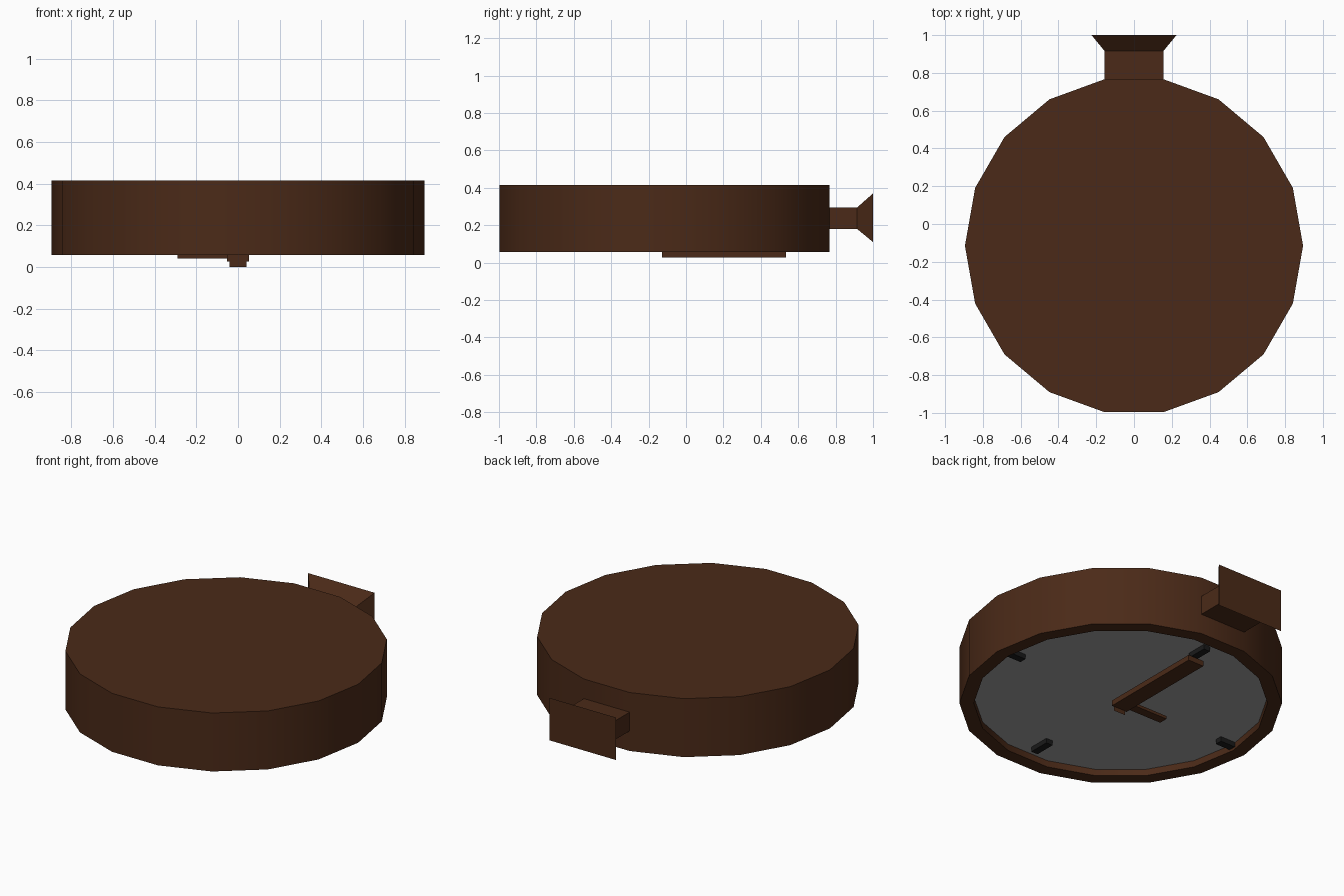
import bpy, bmesh, math

if "Cube" in bpy.data.objects:
    bpy.data.objects.remove(bpy.data.objects["Cube"])

CY = -0.115          # centre of the round case in y
SIDES = 18


def material(name, rgb):
    m = bpy.data.materials.new(name)
    m.diffuse_color = (*rgb, 1)
    m.use_nodes = True
    m.node_tree.nodes["Principled BSDF"].inputs["Base Color"].default_value = m.diffuse_color
    return m


brown = material("brown", (0.07, 0.023, 0.009))
grey = material("grey", (0.35, 0.35, 0.35))
black = material("black", (0.01, 0.01, 0.01))


def loft(name, rings, mat, cap_start=True, cap_end=True):
    """Skin a list of equal-length point rings."""
    bm = bmesh.new()
    loops = [[bm.verts.new(p) for p in ring] for ring in rings]
    n = len(loops[0])
    for a, b in zip(loops, loops[1:]):
        for i in range(n):
            j = (i + 1) % n
            bm.faces.new((a[i], a[j], b[j], b[i]))
    if cap_start:
        bm.faces.new(loops[0][::-1])
    if cap_end:
        bm.faces.new(loops[-1])
    if len(loops) > 1:
        bmesh.ops.recalc_face_normals(bm, faces=bm.faces)
    me = bpy.data.meshes.new(name)
    bm.to_mesh(me)
    bm.free()
    ob = bpy.data.objects.new(name, me)
    bpy.context.collection.objects.link(ob)
    me.materials.append(mat)
    return ob


def circle(r, z):
    return [(r * math.cos(2 * math.pi * i / SIDES),
             CY + r * math.sin(2 * math.pi * i / SIDES), z) for i in range(SIDES)]


def rect_z(x0, x1, y0, y1, z):
    return [(x0, y0, z), (x1, y0, z), (x1, y1, z), (x0, y1, z)]


def rect_y(hx, z0, z1, y):
    return [(-hx, y, z0), (hx, y, z0), (hx, y, z1), (-hx, y, z1)]


def box(name, x0, x1, y0, y1, z0, z1, mat):
    return loft(name, [rect_z(x0, x1, y0, y1, z) for z in (z0, z1)], mat)


# Round case: back, side wall, rim and recess
case = loft("case", [circle(0.895, 0.415), circle(0.895, 0.057),
                     circle(0.815, 0.057), circle(0.815, 0.097)],
            brown, cap_end=False)
bpy.context.view_layer.objects.active = case
case.select_set(True)
bpy.ops.object.shade_smooth_by_angle(angle=math.radians(30))

# Dial at the bottom of the recess, facing down
loft("dial", [circle(0.815, 0.097)], grey, cap_end=False)

# Crown: neck and flared knob
loft("crown", [rect_y(0.155, 0.18, 0.295, 0.764),
               rect_y(0.155, 0.18, 0.295, 0.915),
               rect_y(0.225, 0.11, 0.37, 1.0)], brown)

# Quarter-hour markers
for s, side in ((1, "a"), (-1, "b")):
    y = CY + s * 0.68
    box("marker_y_" + side, -0.022, 0.022, y - 0.065, y + 0.065, 0.068, 0.1, black)
    x = s * 0.758
    box("marker_x_" + side, x - 0.05, x + 0.05, CY - 0.022, CY + 0.022, 0.068, 0.1, black)

# Hands, with the thin pivot tab below the minute hand
box("minute_hand", -0.053, 0.053, -0.128, 0.535, 0.027, 0.06, brown)
box("hour_hand", -0.29, -0.05, -0.12, -0.065, 0.042, 0.06, brown)
loft("pivot_tab", [rect_y(0.04, 0.0, 0.03, -0.125)], brown, cap_start=False)
